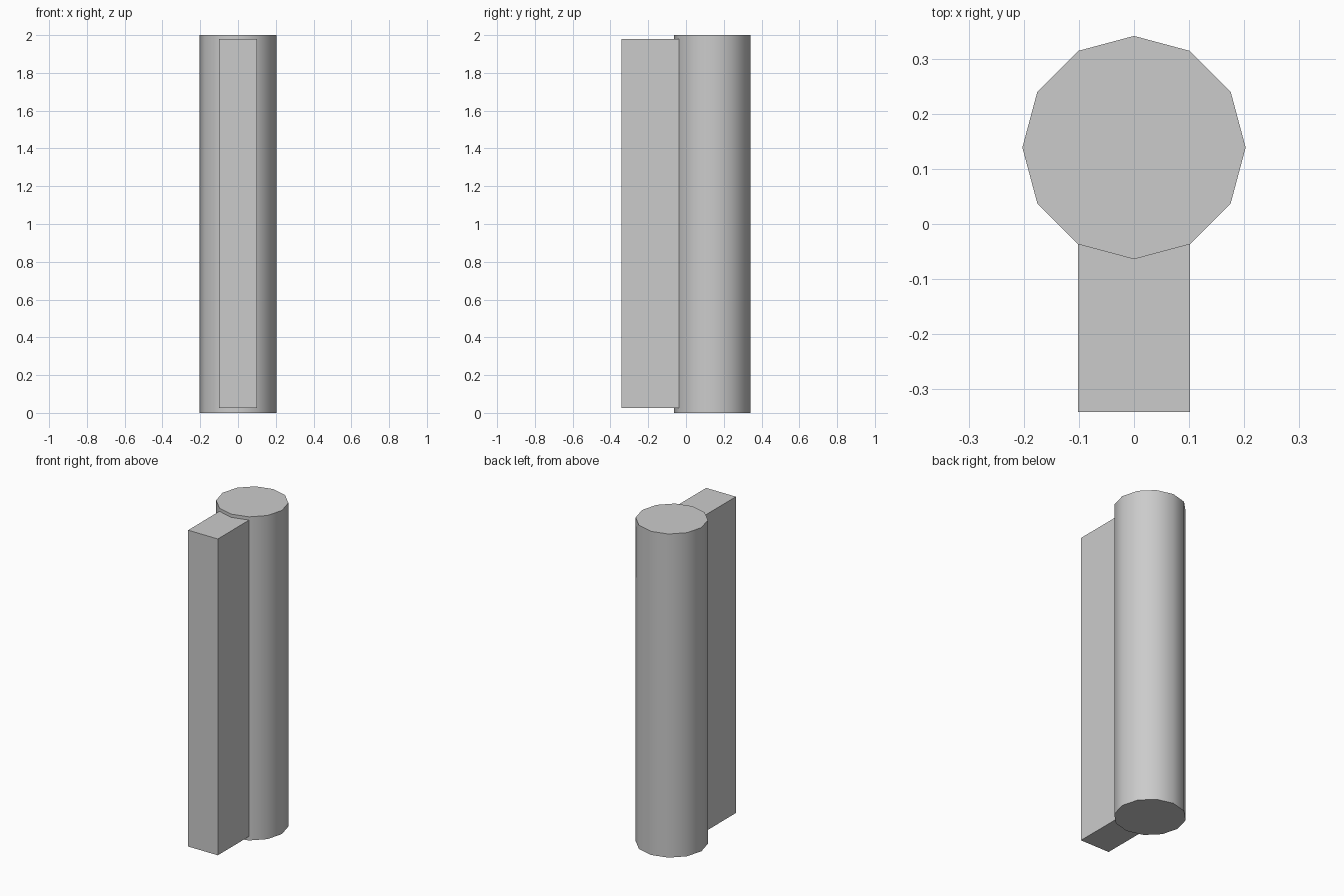
import bpy
import math

if "Cube" in bpy.data.objects:
    bpy.data.objects.remove(bpy.data.objects["Cube"])

RADIUS, HEIGHT, DEPTH = 0.203, 2.0, 0.684
centre_y = DEPTH / 2 - RADIUS

# Twelve-sided round post, smooth sides with sharp cap edges
bpy.ops.mesh.primitive_cylinder_add(vertices=12, radius=RADIUS, depth=HEIGHT,
                                    location=(0, centre_y, HEIGHT / 2))
post = bpy.context.object
post.name = "round_post"
bpy.ops.object.shade_smooth_by_angle(angle=math.radians(40))

# Rectangular bar on the front, its back corners meeting the post's facets
front_y = -DEPTH / 2
back_y = centre_y - RADIUS * math.cos(math.radians(30))
bottom, top = 0.025, 1.98
bpy.ops.mesh.primitive_cube_add(size=1, location=(0, (front_y + back_y) / 2, (bottom + top) / 2))
bar = bpy.context.object
bar.name = "front_bar"
bar.scale = (RADIUS, back_y - front_y, top - bottom)
bpy.ops.object.transform_apply(location=False, rotation=False, scale=True)
